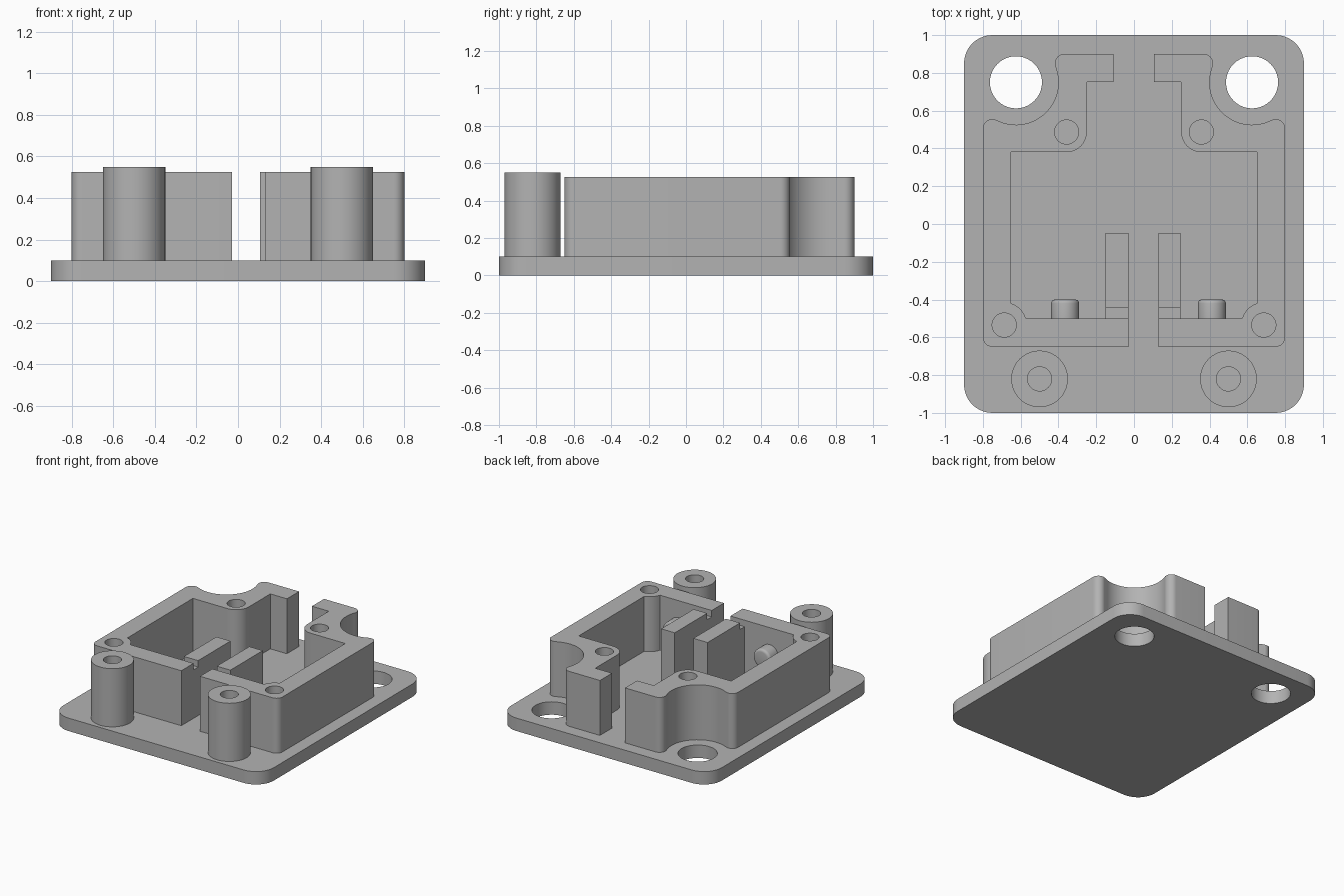
import bpy, bmesh
from math import sin, cos, radians, pi
from mathutils import Matrix

cube = bpy.data.objects.get("Cube")
if cube:
    bpy.data.objects.remove(cube, do_unlink=True)

grey = bpy.data.materials.new("plain_grey")
grey.use_nodes = True
grey.diffuse_color = (0.45, 0.45, 0.45, 1)
grey.node_tree.nodes["Principled BSDF"].inputs["Base Color"].default_value = grey.diffuse_color

PLATE_TOP, WALL_TOP, POST_TOP = 0.10, 0.525, 0.55


def arc(cx, cy, r, start, end):
    n = max(4, round(abs(end - start) / 9))
    angles = [radians(start + (end - start) * i / n) for i in range(n + 1)]
    return [(cx + r * cos(a), cy + r * sin(a)) for a in angles]


def circle(cx, cy, r):
    return arc(cx, cy, r, 0, 360)[:-1]


def finish(bm, name):
    bmesh.ops.remove_doubles(bm, verts=bm.verts, dist=1e-5)
    bmesh.ops.recalc_face_normals(bm, faces=bm.faces)
    mesh = bpy.data.meshes.new(name)
    bm.to_mesh(mesh)
    bm.free()
    mesh.materials.append(grey)
    obj = bpy.data.objects.new(name, mesh)
    bpy.context.collection.objects.link(obj)
    bpy.ops.object.select_all(action='DESELECT')
    obj.select_set(True)
    bpy.context.view_layer.objects.active = obj
    bpy.ops.object.shade_smooth_by_angle(angle=radians(30))
    return obj


def prism(name, loops, low, high, turn=None):
    """Extrude a flat outline (first loop) with holes (other loops)."""
    curve = bpy.data.curves.new(name + "_outline", 'CURVE')
    curve.dimensions = '2D'
    curve.fill_mode = 'BOTH'
    curve.extrude = (high - low) / 2
    for loop in loops:
        spline = curve.splines.new('POLY')
        spline.points.add(len(loop) - 1)
        for point, (x, y) in zip(spline.points, loop):
            point.co = (x, y, 0, 1)
        spline.use_cyclic_u = True
    helper = bpy.data.objects.new(name + "_outline", curve)
    bpy.context.collection.objects.link(helper)
    graph = bpy.context.evaluated_depsgraph_get()
    solid = bpy.data.meshes.new_from_object(helper.evaluated_get(graph))
    bm = bmesh.new()
    bm.from_mesh(solid)
    bpy.data.objects.remove(helper, do_unlink=True)
    bpy.data.curves.remove(curve)
    bpy.data.meshes.remove(solid)
    bmesh.ops.translate(bm, verts=bm.verts, vec=(0, 0, (low + high) / 2))
    if turn:
        bm.transform(turn)
    return finish(bm, name)


# Base plate with rounded corners and two mounting holes
plate = (arc(0.75, 0.85, 0.15, 0, 90) + arc(-0.75, 0.85, 0.15, 90, 180)
         + arc(-0.75, -0.85, 0.15, 180, 270) + arc(0.75, -0.85, 0.15, 270, 360))
prism("base_plate", [plate, circle(0.625, 0.75, 0.138), circle(-0.625, 0.75, 0.138)],
      0, PLATE_TOP)


def wall_outline(front_end, back_end):
    return ([(front_end, -0.65)]
            + arc(0.75, -0.6, 0.05, -90, 0)
            + arc(0.75, 0.505, 0.05, 0, 117)
            + arc(0.625, 0.75, 0.225, -63, -201.3)      # relief around the mounting hole
            + arc(0.369, 0.85, 0.05, -21.3, 90)
            + [(back_end, 0.9), (back_end, 0.752), (0.25, 0.752)]
            + arc(0.357, 0.487, 0.107, 180, 270)        # back screw boss
            + [(0.652, 0.38)]
            + arc(0.687, -0.535, 0.12, 107, 163)        # front screw boss
            + [(front_end, -0.5)])


# Rib profile in depth and height, with a step beside the front wall
rib = [(-0.5, PLATE_TOP), (-0.048, PLATE_TOP), (-0.048, WALL_TOP),
       (-0.445, WALL_TOP), (-0.445, 0.475), (-0.5, 0.475)]
sideways = Matrix.Rotation(pi / 2, 4, 'Z') @ Matrix.Rotation(pi / 2, 4, 'X')


def peg(name, x):
    bm = bmesh.new()
    bmesh.ops.create_cone(bm, cap_ends=True, segments=40, radius1=0.074,
                          radius2=0.074, depth=0.1)
    rim = [e for e in bm.edges if all(v.co.z > 0 for v in e.verts)]
    bmesh.ops.bevel(bm, geom=rim, offset=0.02, segments=4, profile=0.5, affect='EDGES')
    bm.transform(Matrix.Translation((x, -0.45, 0.32)) @ Matrix.Rotation(-pi / 2, 4, 'X'))
    finish(bm, name)


# Each half: housing wall, inner rib, locating peg and front post
for side, s, front_end, back_end, rib_end, peg_x in (
        ("left", 1, 0.13, 0.106, 0.246, 0.4125),
        ("right", -1, 0.03, 0.108, 0.151, 0.365)):
    loops = [wall_outline(front_end, back_end),
             circle(0.357, 0.487, 0.064), circle(0.687, -0.535, 0.064)]
    prism(side + "_housing_wall", [[(s * x, y) for x, y in lp] for lp in loops],
          PLATE_TOP, WALL_TOP)
    prism(side + "_rib", [rib], *sorted((s * front_end, s * rib_end)), sideways)
    peg(side + "_peg", s * peg_x)
    prism(side + "_post", [circle(s * 0.5, -0.82, 0.15), circle(s * 0.5, -0.82, 0.064)],
          PLATE_TOP, POST_TOP)
